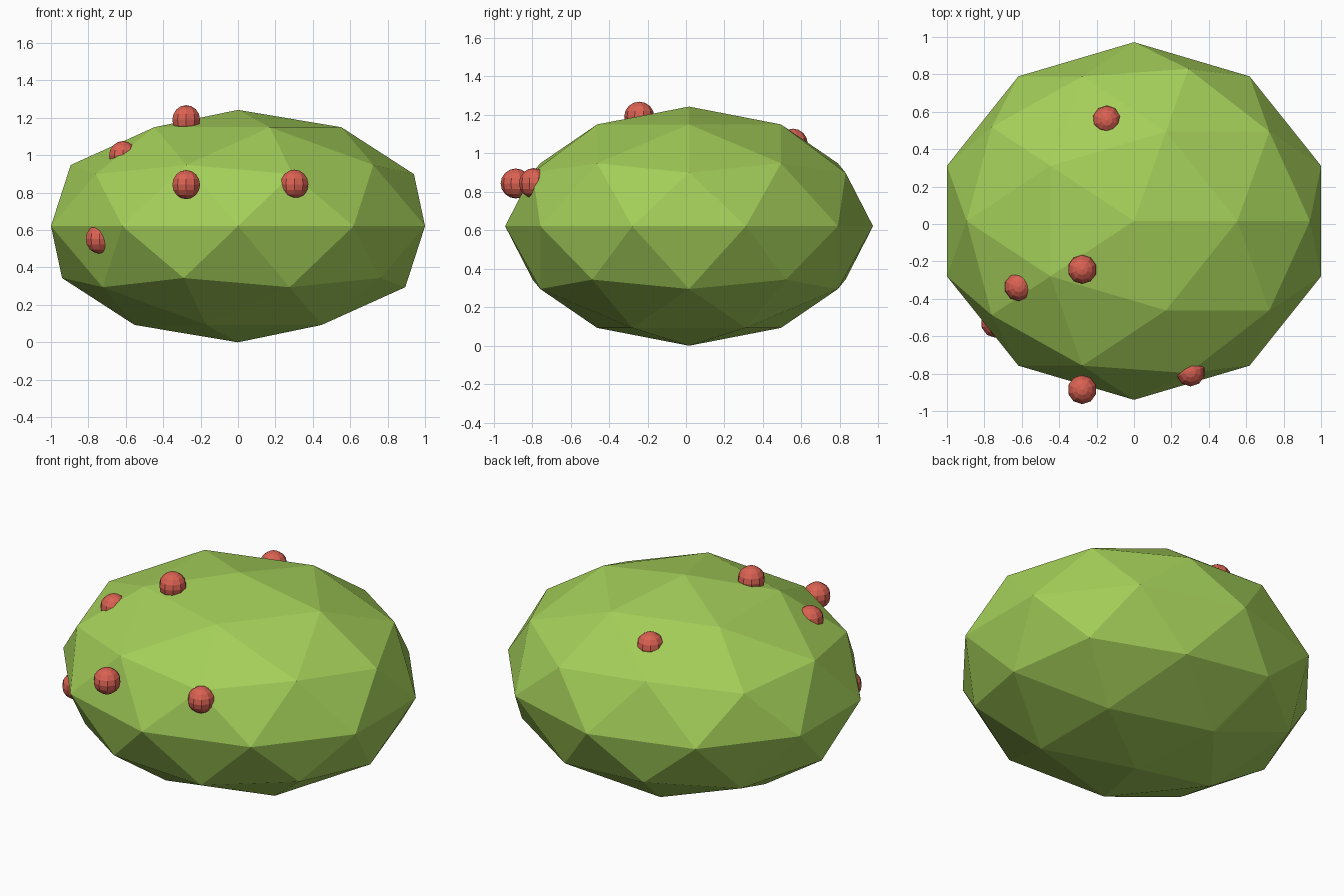
import bpy

if "Cube" in bpy.data.objects:
    bpy.data.objects.remove(bpy.data.objects["Cube"])

def material(name, color):
    m = bpy.data.materials.new(name)
    m.diffuse_color = (*color, 1.0)
    m.use_nodes = True
    m.node_tree.nodes["Principled BSDF"].inputs["Base Color"].default_value = m.diffuse_color
    return m

leaf_green = material("leaf_green", (0.37, 0.62, 0.10))
berry_red = material("berry_red", (0.70, 0.12, 0.085))

# Bush body: squashed low-poly icosphere
bpy.ops.mesh.primitive_ico_sphere_add(subdivisions=2, radius=1, location=(0, 0.016, 0.6213))
bush = bpy.context.object
bush.name = "bush_body"
bush.scale = (1.0515, 0.956, 0.6213)
bush.data.materials.append(leaf_green)

# Berries: small faceted spheres sunk into the bush to different depths
berries = [
    (-0.277, -0.885, 0.843),
    (0.302, -0.79, 0.845),
    (-0.277, -0.243, 1.19),
    (-0.615, -0.335, 0.998),
    (-0.74, -0.53, 0.552),
    (-0.145, 0.555, 1.05),
]
for i, pos in enumerate(berries, 1):
    bpy.ops.mesh.primitive_uv_sphere_add(segments=10, ring_count=8, radius=0.078, location=pos)
    berry = bpy.context.object
    berry.name = f"berry_{i}"
    berry.data.materials.append(berry_red)
